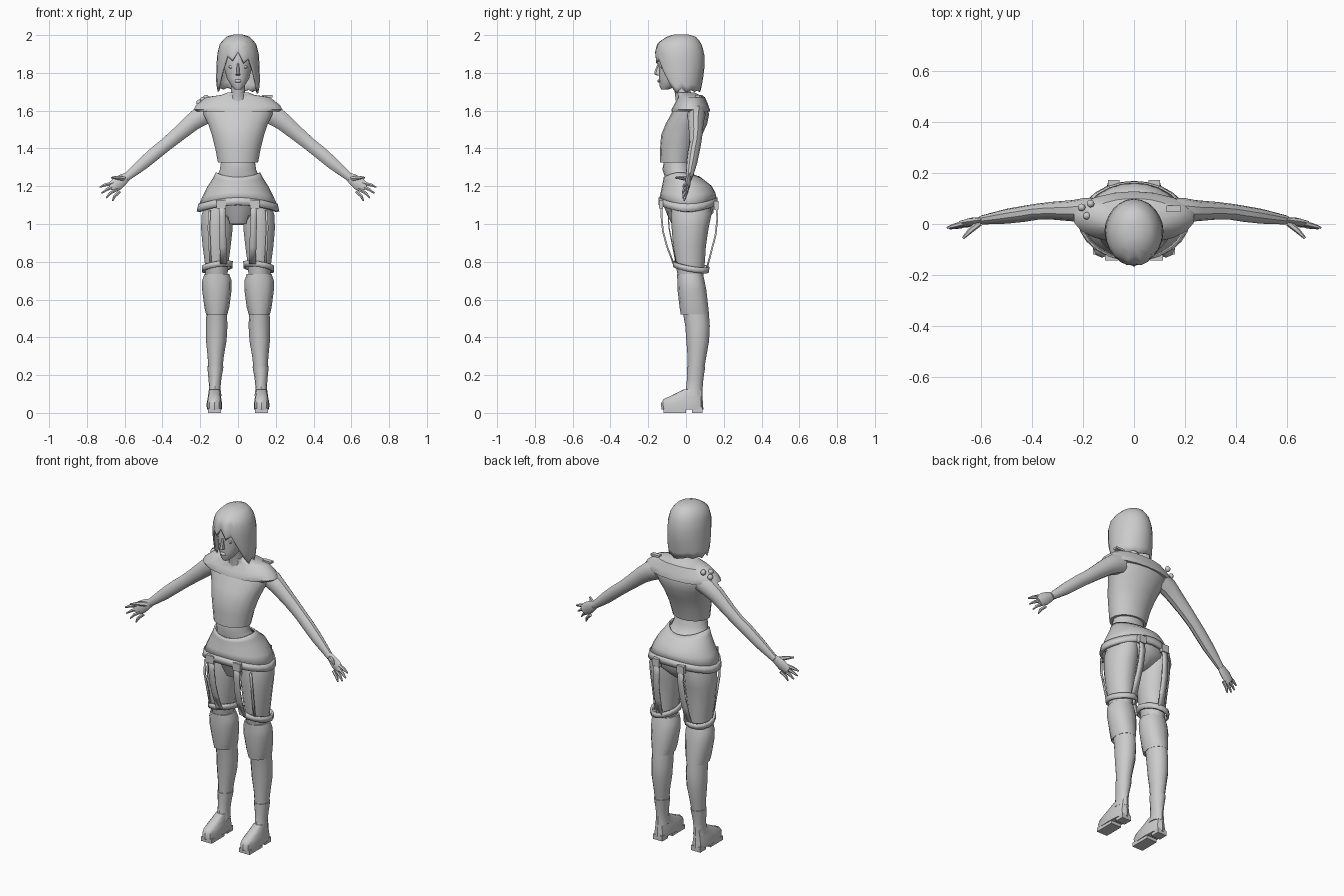
import bpy, bmesh, math
from mathutils import Vector


def finish(bm, name, thick=0.0, angle=40):
    bmesh.ops.recalc_face_normals(bm, faces=bm.faces)
    me = bpy.data.meshes.new(name)
    bm.to_mesh(me)
    bm.free()
    ob = bpy.data.objects.new(name, me)
    bpy.context.collection.objects.link(ob)
    if thick:
        m = ob.modifiers.new("thickness", 'SOLIDIFY')
        m.thickness, m.offset = thick, 0
    bpy.ops.object.select_all(action='DESELECT')
    ob.select_set(True)
    bpy.context.view_layer.objects.active = ob
    bpy.ops.object.shade_smooth_by_angle(angle=math.radians(angle))
    return ob


def skin(bm, rows, closed=True, caps=(True, True)):
    """Join rows of points into a surface."""
    vs = [[bm.verts.new(p) for p in r] for r in rows]
    n = len(vs[0])
    for a, b in zip(vs, vs[1:]):
        for i in range(n if closed else n - 1):
            j = (i + 1) % n
            bm.faces.new((a[i], a[j], b[j], b[i]))
    for use, r in zip(caps, (vs[0], vs[-1])):
        if use:
            bm.faces.new(r)


def on_ring(a, rx, yf, yb, cx=0, p=1.0):
    """Point on an oval; angle 0 is the front (-y)."""
    f = lambda t: math.copysign(abs(t) ** p, t)
    return cx + rx * f(math.sin(a)), (yf + yb) / 2 - (yb - yf) / 2 * f(math.cos(a))


def loft(name, rings, n=14, p=1.0, side=1):
    """rings: (z, half width, front y, back y[, centre x])"""
    bm, rows = bmesh.new(), []
    for z, rx, yf, yb, *c in rings:
        cx = side * c[0] if c else 0
        rows.append([(*on_ring(math.tau * i / n, rx, yf, yb, cx, p), z) for i in range(n)])
    skin(bm, rows)
    return finish(bm, name)


def shell(name, prof, top, hem, n=24, rows=7, thick=0.008, cx=0, cap=False):
    """Garment-like shell whose upper and lower edges vary with angle."""
    def at(z):
        pr = sorted(prof)
        z = min(max(z, pr[0][0]), pr[-1][0])
        for a, b in zip(pr, pr[1:]):
            if z <= b[0]:
                t = (z - a[0]) / (b[0] - a[0])
                return [u + (v - u) * t for u, v in zip(a[1:], b[1:])]
    bm, grid = bmesh.new(), []
    for k in range(rows):
        row = []
        for i in range(n):
            ang = math.tau * i / n
            t0, t1 = top(i, ang), hem(i, ang)
            z = t0 + (t1 - t0) * (k / (rows - 1)) ** 1.3
            row.append((*on_ring(ang, *at(z), cx), z))
        grid.append(row)
    skin(bm, grid, caps=(cap, False))
    return finish(bm, name, thick)


def tube(name, pts, n=8, flat=1.0, side=1):
    """pts: (x, y, z, radius); flat scales the depth along y."""
    bm, rows = bmesh.new(), []
    ps = [Vector((side * q[0], q[1], q[2])) for q in pts]
    for i, p in enumerate(ps):
        d = (ps[min(i + 1, len(ps) - 1)] - ps[max(i - 1, 0)]).normalized()
        u = Vector((0, 1, 0))
        u = (u - d * u.dot(d)).normalized()
        v, r = d.cross(u), pts[i][3]
        rows.append([p + u * r * flat * math.cos(math.tau * k / n)
                     + v * r * math.sin(math.tau * k / n) for k in range(n)])
    skin(bm, rows)
    return finish(bm, name)


def strap(name, pts, w, thick, side=1):
    bm = bmesh.new()
    skin(bm, [[(side * x - w / 2, y, z), (side * x + w / 2, y, z)] for x, y, z in pts],
         closed=False, caps=(False, False))
    return finish(bm, name, thick)


def blob(name, loc, size, seg=8):
    bm = bmesh.new()
    bmesh.ops.create_uvsphere(bm, u_segments=seg, v_segments=5, radius=1)
    for v in bm.verts:
        v.co = Vector([c * s + l for c, s, l in zip(v.co, size, loc)])
    return finish(bm, name)


def block(name, loc, size):
    bm = bmesh.new()
    bmesh.ops.create_cube(bm, size=1)
    for v in bm.verts:
        v.co = Vector([c * s + l for c, s, l in zip(v.co, size, loc)])
    return finish(bm, name)


# head, face and neck
loft("head", [(1.713, .018, -.132, -.09), (1.73, .036, -.14, -.05), (1.77, .06, -.143, 0),
              (1.82, .074, -.143, .05), (1.87, .08, -.148, .065), (1.93, .075, -.13, .06),
              (1.97, .04, -.08, .03)])
loft("nose", [(1.785, .010, -.15, -.13), (1.793, .014, -.168, -.13), (1.805, .010, -.167, -.13),
              (1.85, .006, -.149, -.13)], n=6)
blob("lips", (0, -.142, 1.757), (.02, .009, .009))
loft("neck", [(1.61, .055, -.05, .05), (1.66, .045, -.055, .04), (1.70, .038, -.06, .025),
              (1.76, .04, -.075, .02)], n=10)

# bobbed hair with ragged fringe
ends = [1.91, 1.85, 1.875, 1.80, 1.73, 1.69, 1.72, 1.695, 1.71, 1.70, 1.71, 1.70, 1.705]
shell("hair", [(2.0, .02, -.06, .01), (1.988, .06, -.10, .05), (1.955, .092, -.148, .078),
               (1.90, .106, -.162, .093), (1.84, .110, -.157, .095), (1.76, .112, -.14, .085),
               (1.68, .105, -.115, .068)],
      lambda i, a: 2.0, lambda i, a: ends[min(i, 24 - i)] + (.012 if i > 12 else 0),
      rows=12, cap=True)

# bodice, shoulder collar and trimmings
loft("bodice", [(1.325, .108, -.138, .035), (1.40, .122, -.137, .055), (1.47, .14, -.132, .085),
                (1.53, .16, -.108, .112), (1.58, .185, -.08, .122), (1.62, .19, -.06, .115),
                (1.65, .15, -.04, .10)], n=18)
loft("shoulder_collar", [(1.595, .22, -.078, .128), (1.607, .238, -.076, .126),
                         (1.63, .225, -.064, .118), (1.672, .17, -.042, .10),
                         (1.683, .09, -.045, .07), (1.697, .055, -.05, .045)], n=18, p=.95)
for i, (x, y) in enumerate([(-.205, .065), (-.17, .08), (-.185, .032)]):
    blob(f"shoulder_stud_{i}", (x, y, 1.668 - (abs(x) - .17) * .7), (.016, .016, .016))
block("shoulder_tab", (.155, .06, 1.677), (.055, .025, .012))

# waist and pelvis
loft("pelvis", [(1.34, .09, -.115, .02), (1.29, .097, -.125, .03), (1.25, .112, -.112, .05),
                (1.20, .145, -.115, .128), (1.12, .172, -.10, .152), (1.06, .15, -.085, .145),
                (1.01, .06, -.05, .10), (.995, .03, -.03, .08)], n=18)

# hip panels and the belt below them
hips = [(1.275, .112, -.112, .04), (1.24, .13, -.115, .08), (1.19, .162, -.125, .145),
        (1.13, .192, -.138, .16), (1.09, .207, -.138, .16), (1.05, .212, -.13, .155)]
edge = lambda a: 1.13 - .035 * math.sin(a) ** 2
shell("hip_panels", hips, lambda i, a: 1.26 - .012 * math.cos(2 * a),
      lambda i, a: edge(a), rows=5)
shell("hip_belt", hips, lambda i, a: edge(a) + .01, lambda i, a: edge(a) - .03,
      rows=2, thick=.018)
loft("front_panel", [(1.0, .045, -.075, -.02), (1.05, .06, -.10, -.02), (1.13, .09, -.13, -.05)], n=10)

for s, tag in ((1, "left"), (-1, "right")):
    blob("eye_" + tag, (s * .034, -.126, 1.832), (.016, .009, .009))

    # arm and hand
    tube("arm_" + tag, [(.14, .055, 1.595, .055), (.19, .055, 1.575, .056), (.24, .052, 1.54, .049),
                        (.32, .052, 1.472, .041), (.38, .048, 1.422, .037), (.43, .04, 1.382, .037),
                        (.50, .03, 1.322, .034), (.595, .016, 1.243, .021)], n=10, flat=.85, side=s)
    tube("palm_" + tag, [(.58, .018, 1.255, .02), (.61, .013, 1.235, .03), (.64, .008, 1.213, .036),
                         (.672, .002, 1.188, .028)], flat=.45, side=s)
    tips = [(.732, -.015, 1.195), (.722, -.018, 1.163), (.698, -.016, 1.138), (.664, -.01, 1.122)]
    for k, (x, y, z) in enumerate(tips):
        rx, rz = .672 - .012 * k, 1.212 - .015 * k
        tube(f"finger_{k}_{tag}", [(rx - .01, .004, rz + .006, .010),
                                   ((rx + x) / 2 + .003, y / 2, (rz + z) / 2 + .003, .009),
                                   (x, y, z, .004)], n=6, side=s)
    tube("thumb_" + tag, [(.605, .005, 1.24, .014), (.64, -.025, 1.245, .011),
                          (.67, -.056, 1.245, .005)], n=6, side=s)

    # leg, knee-high boot and shoe
    loft("thigh_" + tag, [(1.12, .065, -.07, .13, .105), (1.05, .082, -.08, .135, .112),
                          (.98, .086, -.076, .12, .112), (.88, .076, -.068, .105, .113),
                          (.80, .065, -.058, .10, .113), (.72, .058, -.042, .09, .113)], side=s)
    loft("knee_guard_" + tag, [(.735, .066, -.047, .09, .112), (.70, .078, -.046, .098, .112),
                               (.65, .078, -.045, .108, .112), (.56, .066, -.034, .118, .112),
                               (.52, .056, -.028, .122, .113)], n=12, p=.9, side=s)
    loft("boot_shaft_" + tag, [(.54, .054, -.018, .12, .113), (.46, .057, -.004, .126, .113),
                               (.38, .054, .002, .122, .115), (.30, .043, .008, .108, .118),
                               (.22, .036, .01, .094, .12)], n=12, side=s)
    loft("ankle_cuff_" + tag, [(.09, .036, -.01, .088, .123), (.13, .03, 0, .088, .123),
                               (.18, .034, .005, .092, .122), (.245, .043, .006, .102, .12)],
         n=12, side=s)
    loft("shoe_" + tag, [(.018, .040, -.13, .092, .125), (.05, .041, -.132, .09, .125),
                         (.072, .037, -.12, .088, .125), (.10, .032, -.06, .086, .125),
                         (.125, .028, -.01, .085, .124)], n=12, p=.7, side=s)
    block("sole_" + tag, (s * .125, -.06, .012), (.07, .12, .024))
    block("heel_" + tag, (s * .125, .06, .015), (.06, .055, .03))

    # thigh band with bowed suspender straps
    shell("thigh_band_" + tag, [(.74, .076, -.058, .116), (.84, .08, -.068, .122)],
          lambda i, a, s=s: .788 + .015 * math.cos(a) - .012 * s * math.sin(a),
          lambda i, a, s=s: .758 + .015 * math.cos(a) - .012 * s * math.sin(a),
          n=14, rows=2, thick=.012, cx=s * .11)
    strap("front_strap_" + tag, [(.085, -.13, 1.12), (.083, -.13, 1.04), (.081, -.122, .96),
                                 (.079, -.10, .88), (.077, -.066, .79)], .036, .009, s)
    strap("back_strap_" + tag, [(.08, .158, 1.12), (.08, .166, 1.03), (.085, .156, .94),
                                (.09, .135, .86), (.095, .112, .77)], .036, .009, s)
    block("front_buckle_" + tag, (s * .088, -.132, 1.105), (.05, .02, .045))
    block("back_buckle_" + tag, (s * .08, .16, 1.10), (.045, .024, .045))
    # diagonal outer strap from hip to band
    strap("side_strap_" + tag, [(.15, -.095, 1.07), (.155, -.09, .98), (.15, -.07, .88),
                                (.145, -.05, .78)], .012, .006, s)
